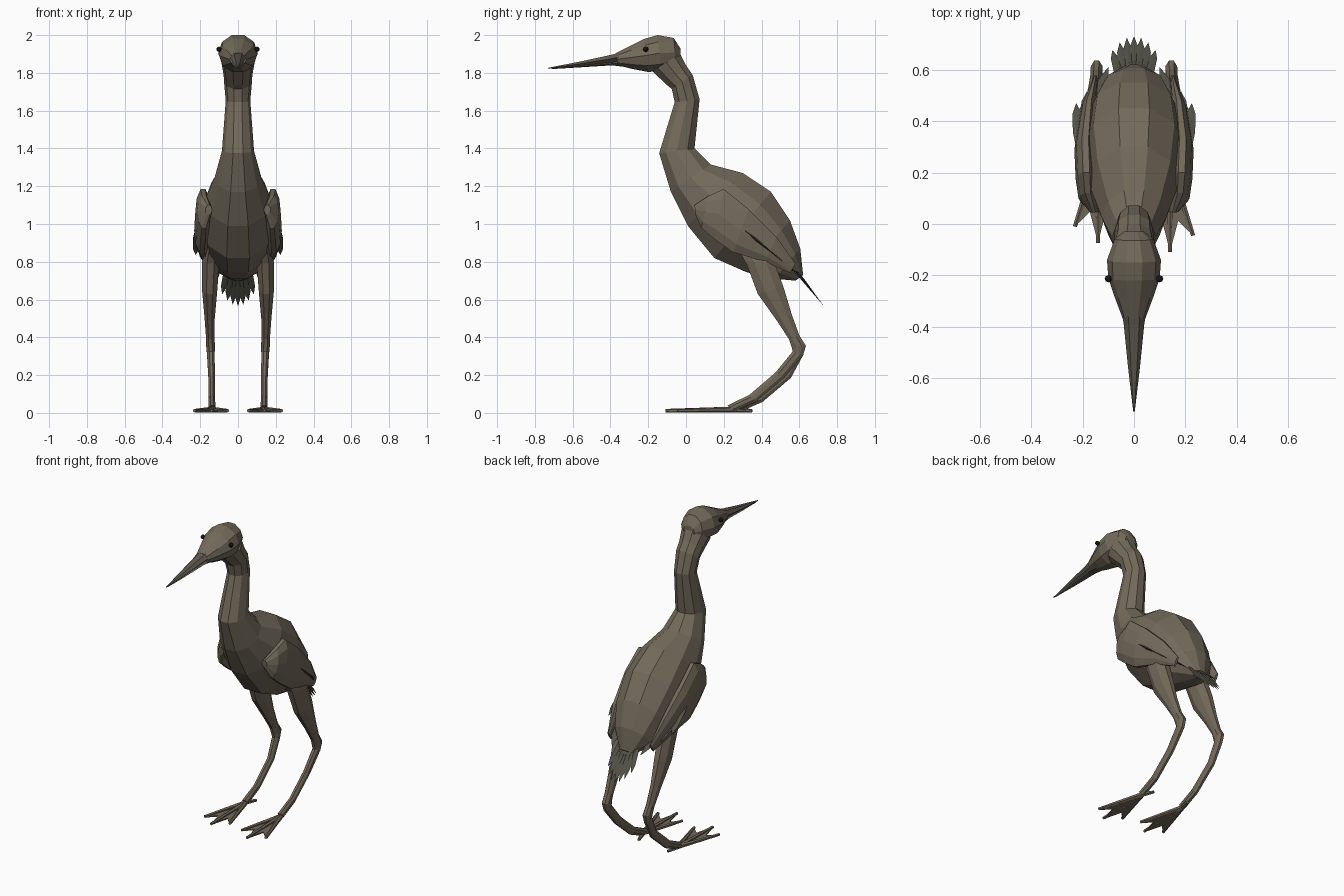
import bpy, bmesh, math
from mathutils import Vector

if "Cube" in bpy.data.objects:
    bpy.data.objects.remove(bpy.data.objects["Cube"])


def material(name, rgb):
    m = bpy.data.materials.new(name)
    m.diffuse_color = (*rgb, 1)
    m.use_nodes = True
    m.node_tree.nodes["Principled BSDF"].inputs["Base Color"].default_value = m.diffuse_color
    return m


PLUMAGE = material("plumage", (0.17, 0.145, 0.105))
QUILL = material("quill", (0.085, 0.085, 0.065))
HORN = material("horn", (0.11, 0.10, 0.08))
SKIN = material("leg_skin", (0.17, 0.14, 0.10))
BLACK = material("eye_black", (0.01, 0.01, 0.01))


def finish(bm, name, mat):
    bmesh.ops.recalc_face_normals(bm, faces=bm.faces)
    me = bpy.data.meshes.new(name)
    bm.to_mesh(me)
    bm.free()
    ob = bpy.data.objects.new(name, me)
    bpy.context.collection.objects.link(ob)
    me.materials.append(mat)
    return ob


def loft(name, rings, mat, n=10, sx=1):
    """Rings: (y, z of one edge, y, z of opposite edge, half width, centre x)."""
    bm = bmesh.new()
    loops = []
    for y1, z1, y2, z2, w, cx in rings:
        c = Vector((cx * sx, (y1 + y2) / 2, (z1 + z2) / 2))
        ax = Vector((0, y1 - y2, z1 - z2)) / 2 / math.cos(math.pi / n)
        angs = [(k + 0.5) * math.tau / n for k in range(n)]
        loops.append([bm.verts.new(c + ax * math.cos(a) + Vector((w * math.sin(a), 0, 0)))
                      for a in angs])
    for a, b in zip(loops, loops[1:]):
        for k in range(n):
            j = (k + 1) % n
            bm.faces.new((a[k], a[j], b[j], b[k]))
    bm.faces.new(loops[0])
    bm.faces.new(loops[-1])
    return finish(bm, name, mat)


def feathers(name, blades, mat):
    """Pointed blades: (root, tip, half width), with a raised central shaft."""
    bm = bmesh.new()
    for root, tip, w in blades:
        r, t = Vector(root), Vector(tip)
        d = (t - r).normalized()
        side = (Vector((1, 0, 0)) - d * d.x).normalized()
        up = side.cross(d) * 0.007
        outline = [bm.verts.new(r.lerp(t, f) + side * w * s) for f, s in
                   ((0, -.6), (.45, -1), (.8, -.75), (1, 0), (.8, .75), (.45, 1), (0, .6))]
        for sgn in (1, -1):
            mid = bm.verts.new(r.lerp(t, 0.5) + up * sgn)
            for k in range(7):
                bm.faces.new((outline[k], outline[(k + 1) % 7], mid))
    return finish(bm, name, mat)


# body with neck, from nape down to rump
loft("body_and_neck", [
    (-0.03, 1.90, -0.18, 1.81, .088, 0), (0.00, 1.84, -0.10, 1.735, .076, 0),
    (0.035, 1.79, -0.075, 1.715, .074, 0),
    (0.072, 1.66, -0.06, 1.645, .065, 0), (0.045, 1.40, -0.142, 1.375, .085, 0),
    (0.13, 1.315, -0.08, 1.17, .125, 0), (0.30, 1.27, 0.01, 0.99, .175, 0),
    (0.45, 1.17, 0.15, 0.82, .195, 0), (0.55, 1.02, 0.32, 0.745, .175, 0),
    (0.605, 0.87, 0.47, 0.71, .125, 0), (0.62, 0.73, 0.58, 0.70, .05, 0)], PLUMAGE)

# head
loft("head", [
    (-0.03, 1.93, -0.03, 1.86, .04, 0), (-0.065, 1.985, -0.05, 1.83, .075, 0),
    (-0.15, 2.00, -0.13, 1.81, .105, 0), (-0.22, 1.98, -0.20, 1.805, .100, 0),
    (-0.29, 1.945, -0.28, 1.82, .075, 0), (-0.37, 1.905, -0.36, 1.84, .045, 0)], PLUMAGE)

# beak halves
loft("upper_beak", [(-0.33, 1.915, -0.33, 1.865, .05, 0), (-0.39, 1.897, -0.39, 1.855, .04, 0),
                    (-0.55, 1.862, -0.55, 1.838, .024, 0), (-0.73, 1.827, -0.73, 1.822, .003, 0)],
     HORN, 6)
loft("lower_beak", [(-0.31, 1.87, -0.31, 1.83, .045, 0), (-0.39, 1.858, -0.39, 1.84, .034, 0),
                    (-0.55, 1.84, -0.55, 1.83, .02, 0), (-0.71, 1.825, -0.71, 1.82, .003, 0)],
     HORN, 6)

# tail fan
feathers("tail_feathers", [((i * .011, .52, .83 + .004 * (i % 2)),
                            (i * .028, .73 - .006 * i * i, .565 + .007 * i * i), .022)
                           for i in range(-3, 4)], QUILL)

for s, side in ((1, "right"), (-1, "left")):
    # eye
    bm = bmesh.new()
    bmesh.ops.create_uvsphere(bm, u_segments=8, v_segments=6, radius=0.014)
    bmesh.ops.translate(bm, verts=bm.verts, vec=(s * .1, -.213, 1.925))
    finish(bm, side + "_eye", BLACK)

    # folded wing
    loft(side + "_wing", [
        (0.045, 1.10, 0.05, 1.05, .018, .155), (0.12, 1.15, 0.08, 0.98, .036, .18),
        (0.20, 1.185, 0.15, 0.92, .042, .185), (0.33, 1.08, 0.25, 0.85, .042, .19),
        (0.48, 0.93, 0.42, 0.80, .030, .175), (0.58, 0.79, 0.55, 0.74, .008, .15)],
        PLUMAGE, 10, s)

    # flight feathers spread out of the wing
    blades = []
    for i in range(7):
        t = i / 6
        y0, y1 = .27 + .13 * t, .47 + .14 * t - .03 * (i % 2)
        blades.append(((s * (.205 - .03 * t), y0, 1.0 - .8 * (y0 - .27)),
                       (s * (.225 - .125 * t), y1, 1.0 - .82 * (y1 - .27)), .024))
    feathers(side + "_flight_feathers", blades, QUILL)

    # leg, the left foot standing slightly further back
    d = 0 if s > 0 else .035
    loft(side + "_leg", [
        (0.47, 0.86, 0.27, 0.87, .045, .135), (0.47, 0.79, 0.32, 0.79, .05, .145),
        (0.515, 0.67, 0.38, 0.63, .043, .15), (0.56, 0.52, 0.48, 0.49, .029, .15),
        (0.60, 0.41, 0.545, 0.39, .024, .147), (0.635, 0.355, 0.56, 0.345, .025, .145),
        (0.62, 0.305, 0.565, 0.325, .022, .144), (0.52 + d, 0.185, 0.475 + d, 0.215, .019, .14),
        (0.37 + d, 0.058, 0.335 + d, 0.095, .018, .138), (0.255 + d, 0.008, 0.22 + d, 0.04, .02, .138)],
        SKIN, 8, s)

    # toes
    bm = bmesh.new()
    heel = Vector((s * .138, .24 + d, .018))
    tips = [Vector((s * x, y + d, .012)) for x, y in ((.055, -.04), (.14, -.108), (.23, -.045))]
    for tip in tips + [Vector((s * .115, .315 + d, .01))]:
        v = tip - heel
        new = bmesh.ops.create_cone(bm, cap_ends=True, segments=6, radius1=.015, radius2=.009,
                                    depth=v.length)["verts"]
        bmesh.ops.rotate(bm, verts=new, matrix=v.to_track_quat('Z', 'Y').to_matrix())
        bmesh.ops.translate(bm, verts=new, vec=(heel + tip) / 2)
    finish(bm, side + "_toes", SKIN)

    # webbing between the toes
    bm = bmesh.new()
    outline = [heel, tips[0]]
    for a, b in zip(tips, tips[1:]):
        outline += [((a + b) / 2).lerp(heel, .28), b]
    vs = [bm.verts.new((p.x, p.y, .009)) for p in outline]
    for k in range(1, 5):
        bm.faces.new((vs[0], vs[k], vs[k + 1]))
    web = finish(bm, side + "_web", SKIN)
    mod = web.modifiers.new("thickness", 'SOLIDIFY')
    mod.thickness = .008
    mod.offset = 0
